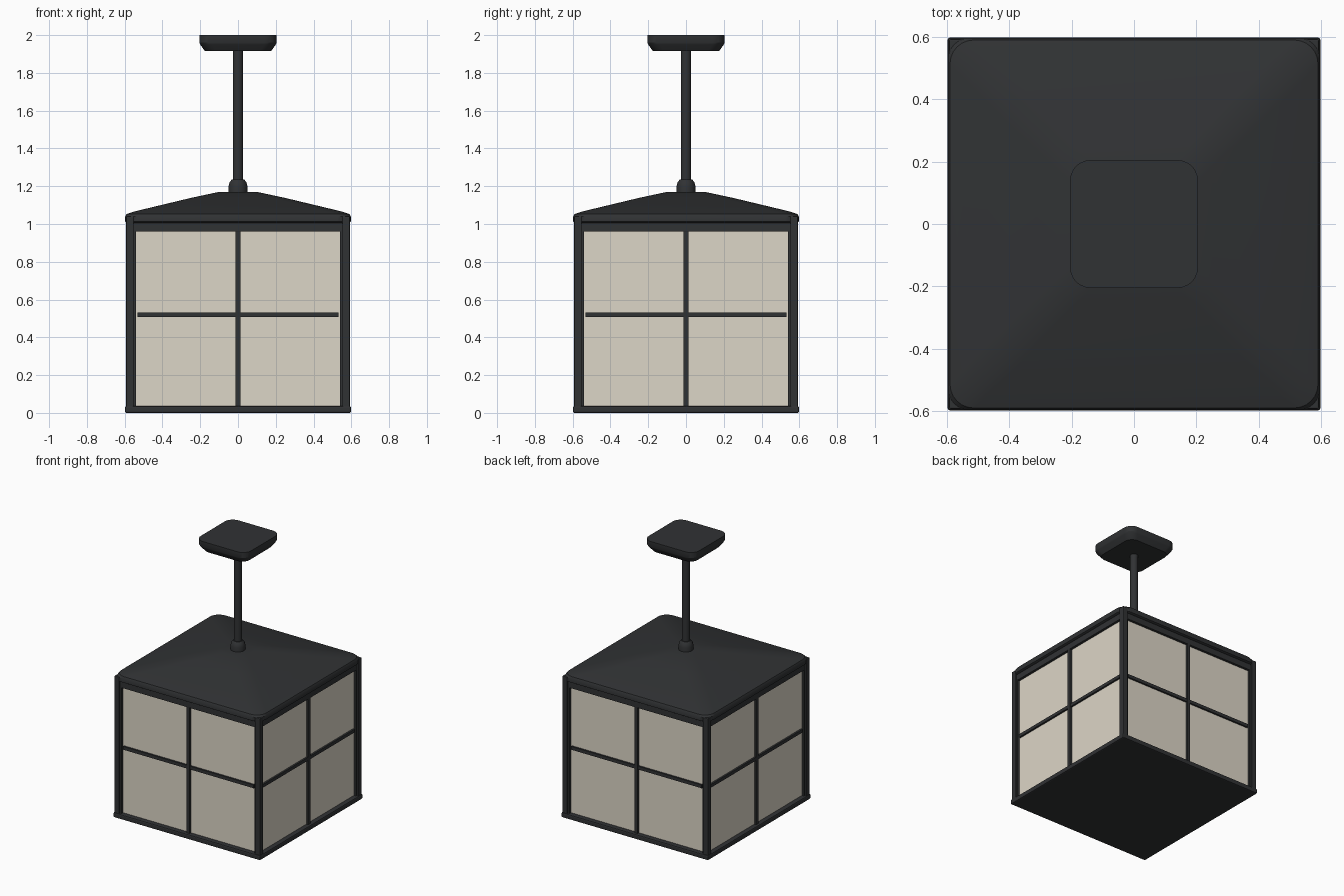
import bpy, bmesh, math
from mathutils import Matrix

if "Cube" in bpy.data.objects:
    bpy.data.objects.remove(bpy.data.objects["Cube"])


def material(name, rgba):
    m = bpy.data.materials.new(name)
    m.diffuse_color = rgba
    m.use_nodes = True
    m.node_tree.nodes["Principled BSDF"].inputs["Base Color"].default_value = m.diffuse_color
    return m


METAL = material("dark_metal", (0.03, 0.032, 0.034, 1))
GLASS = material("frosted_glass", (0.72, 0.67, 0.57, 0.9))


def finish(bm, name, mat, bevel=0, smooth=None):
    bmesh.ops.recalc_face_normals(bm, faces=bm.faces)
    me = bpy.data.meshes.new(name)
    bm.to_mesh(me)
    bm.free()
    ob = bpy.data.objects.new(name, me)
    bpy.context.collection.objects.link(ob)
    me.materials.append(mat)
    if bevel:
        b = ob.modifiers.new("bevel", 'BEVEL')
        b.width, b.segments = bevel, 2
    if smooth:
        bpy.ops.object.select_all(action='DESELECT')
        bpy.context.view_layer.objects.active = ob
        ob.select_set(True)
        bpy.ops.object.shade_smooth_by_angle(angle=math.radians(smooth))
    return ob


def box(name, lo, hi, mat=METAL, bevel=0, turn=0):
    bm = bmesh.new()
    bmesh.ops.create_cube(bm, size=1)
    for v in bm.verts:
        v.co = [(a + b) / 2 + c * (b - a) for a, b, c in zip(lo, hi, v.co)]
    bm.transform(Matrix.Rotation(turn * math.pi / 2, 4, 'Z'))
    return finish(bm, name, mat, bevel)


def rounded_square(half, radius, n=6):
    pts = []
    for k in range(4):
        for i in range(n + 1):
            a = (k + i / n) * math.pi / 2
            mid = (k + 0.5) * math.pi / 2
            off = (half - radius) * math.sqrt(2)
            pts.append((off * math.cos(mid) + radius * math.cos(a),
                        off * math.sin(mid) + radius * math.sin(a)))
    return pts


def circle(radius, n=24):
    return [(radius * math.cos(2 * math.pi * i / n), radius * math.sin(2 * math.pi * i / n))
            for i in range(n)]


def loft(name, sections, smooth=30):
    """Skin a stack of (outline, z) sections and cap both ends."""
    bm = bmesh.new()
    rings = [[bm.verts.new((x, y, z)) for x, y in pts] for pts, z in sections]
    for a, b in zip(rings, rings[1:]):
        for i in range(len(a)):
            j = (i + 1) % len(a)
            bm.faces.new((a[i], a[j], b[j], b[i]))
    bm.faces.new(rings[0])
    bm.faces.new(rings[-1])
    return finish(bm, name, METAL, smooth=smooth)


# Base plate
box("base_plate", (-0.598, -0.598, 0), (0.598, 0.598, 0.036), bevel=0.008)

# Four sides: corner post, frosted pane, rails and glazing bars
for k in range(4):
    s = f"_{k + 1}"
    box("corner_post" + s, (0.552, -0.593, 0.03), (0.593, -0.552, 1.04), bevel=0.005, turn=k)
    box("left_pane_stop" + s, (-0.556, -0.582, 0.03), (-0.541, -0.55, 1.0), turn=k)
    box("right_pane_stop" + s, (0.541, -0.582, 0.03), (0.556, -0.55, 1.0), turn=k)
    box("top_rail" + s, (-0.555, -0.582, 0.96), (0.555, -0.54, 1.015), bevel=0.004, turn=k)
    box("glass_pane" + s, (-0.545, -0.564, 0.03), (0.545, -0.552, 0.97), GLASS, turn=k)
    box("vertical_bar" + s, (-0.012, -0.58, 0.03), (0.012, -0.552, 0.965), turn=k)
    box("horizontal_bar" + s, (-0.532, -0.577, 0.507), (0.532, -0.552, 0.531), turn=k)

# Shallow hipped roof with softened corners
loft("roof", [(rounded_square(h, r), z) for h, r, z in (
    (0.585, 0.06, 1.005), (0.597, 0.07, 1.012), (0.597, 0.07, 1.04), (0.59, 0.075, 1.053),
    (0.55, 0.08, 1.066), (0.4, 0.08, 1.102), (0.25, 0.07, 1.138), (0.1, 0.06, 1.17))])

# Collar, stem and ceiling canopy
loft("collar", [(circle(r), z) for r, z in (
    (0.05, 1.16), (0.05, 1.2), (0.044, 1.222), (0.032, 1.236), (0.02, 1.236))])
loft("stem", [(circle(0.027), 1.2), (circle(0.027), 1.93)])
loft("ceiling_canopy", [(rounded_square(h, r), z) for h, r, z in (
    (0.175, 0.06, 1.915), (0.2, 0.063, 1.95), (0.205, 0.065, 1.96), (0.205, 0.065, 2.0))])
